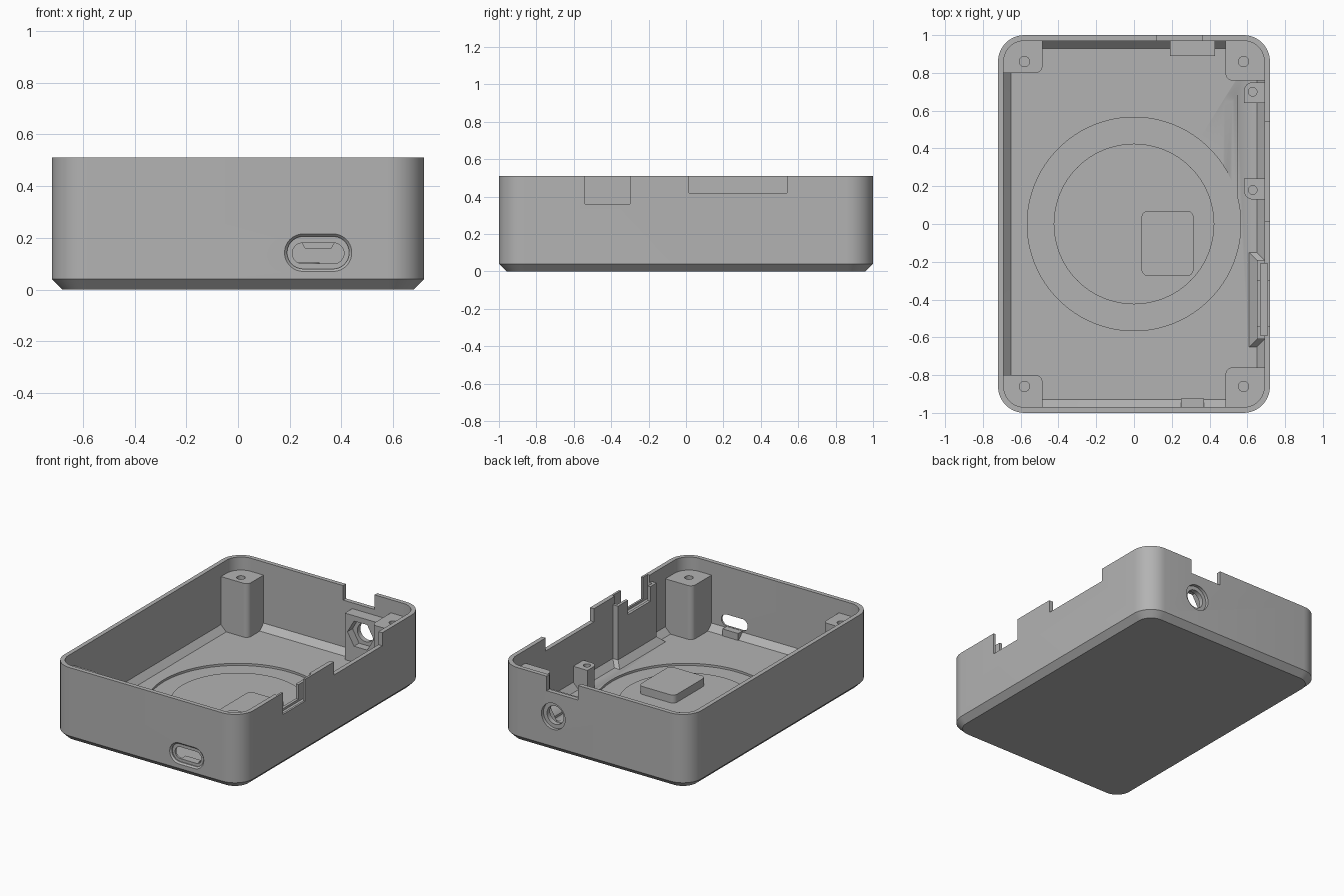
import bpy, bmesh, math
from math import sin, cos, pi

cube = bpy.data.objects.get("Cube")
if cube:
    bpy.data.objects.remove(cube, do_unlink=True)

grey = bpy.data.materials.new("plain grey")
grey.use_nodes = True
grey.diffuse_color = (0.45, 0.45, 0.45, 1)
grey.node_tree.nodes["Principled BSDF"].inputs["Base Color"].default_value = (0.45, 0.45, 0.45, 1)

W, D, H = 0.72, 1.0, 0.51     # half width, half depth, height
WALL, BEVEL, FLOOR = 0.03, 0.04, 0.05
STEP = 0.42                   # height of the lid posts


def rounded(x0, x1, y0, y1, r, steps=10):
    """Outline of a rectangle; r is one radius or four, from the x1,y1 corner on."""
    radii = r if isinstance(r, tuple) else (r,) * 4
    corners = [(x1, y1, -1, -1), (x0, y1, 1, -1), (x0, y0, 1, 1), (x1, y0, -1, 1)]
    pts = []
    for k, ((x, y, sx, sy), rad) in enumerate(zip(corners, radii)):
        if rad == 0:
            pts.append((x, y))
            continue
        for i in range(steps + 1):
            a = (k + i / steps) * pi / 2
            pts.append((x + sx * rad + rad * cos(a), y + sy * rad + rad * sin(a)))
    return pts


def circle(x, y, r, n=32, turn=0):
    return [(x + r * cos(turn + 2 * pi * i / n), y + r * sin(turn + 2 * pi * i / n)) for i in range(n)]


def loft(name, layers, axis="z"):
    """Closed solid through (outline, height) layers along an axis."""
    bm = bmesh.new()
    rings = []
    for pts, h in layers:
        rings.append([bm.verts.new((u, v, h) if axis == "z" else (u, h, v)) for u, v in pts])
    for a, b in zip(rings, rings[1:]):
        for i in range(len(a)):
            j = (i + 1) % len(a)
            bm.faces.new((a[i], a[j], b[j], b[i]))
    bm.faces.new(rings[0][::-1])
    bm.faces.new(rings[-1])
    bmesh.ops.recalc_face_normals(bm, faces=bm.faces)
    mesh = bpy.data.meshes.new(name)
    bm.to_mesh(mesh)
    bm.free()
    mesh.materials.append(grey)
    ob = bpy.data.objects.new(name, mesh)
    bpy.context.collection.objects.link(ob)
    return ob


def prism(name, pts, h0, h1, axis="z"):
    return loft(name, [(pts, h0), (pts, h1)], axis)


def box(name, x0, x1, y0, y1, z0, z1):
    return prism(name, rounded(x0, x1, y0, y1, 0), z0, z1)


def cut(ob, *cutters):
    bpy.context.view_layer.objects.active = ob
    for c in cutters:
        m = ob.modifiers.new("cut", "BOOLEAN")
        m.operation, m.solver, m.object = "DIFFERENCE", "EXACT", c
        bpy.ops.object.modifier_apply(modifier=m.name)


def inset(d):
    return rounded(-W + d, W - d, -D + d, D - d, 0.14 - d)


# Open tray with bevelled base and a sloped inner floor edge
tray = loft("tray", [
    (inset(BEVEL), 0), (inset(0), BEVEL), (inset(0), H),
    (inset(WALL), H), (inset(WALL), FLOOR + BEVEL), (inset(WALL + BEVEL), FLOOR)])

# Block behind the rear socket
socket_block = box("rear_socket_block", 0.19, 0.43, 0.89, 0.98, 0.03, 0.37)

# Upright plate behind the side connector, with flared foot
plate = box("connector_plate", 0.65, 0.70, -0.61, -0.19, 0.03, 0.46)
foot = loft("connector_plate_foot", [
    (rounded(0.61, 0.70, -0.65, -0.15, 0), FLOOR - 0.01),
    (rounded(0.61, 0.70, -0.65, -0.15, 0), FLOOR),
    (rounded(0.65, 0.70, -0.61, -0.19, 0), FLOOR + BEVEL)])

# Cutters: rim notches, ports, socket and floor recesses
side_notch = box("side_notch_cutter", 0.60, 0.80, -0.54, -0.30, 0.36, 0.60)
slot = box("slot_cutter", 0.67, 0.706, -0.59, -0.21, 0.345, 0.60)
long_notch = box("long_notch_cutter", 0.66, 0.80, 0.015, 0.54, STEP, 0.60)
rear_notch = box("rear_notch_cutter", 0.12, 0.36, 0.95, 1.10, 0.41, 0.60)
port = prism("port_cutter", rounded(0.21, 0.41, 0.10, 0.18, 0.0399), -1.1, -0.90, "y")
port_recess = loft("port_recess_cutter", [
    (rounded(0.18, 0.44, 0.07, 0.215, 0.072), -1.02),
    (rounded(0.18, 0.44, 0.07, 0.215, 0.072), -1.0),
    (rounded(0.19, 0.43, 0.08, 0.205, 0.062), -0.99),
    (rounded(0.19, 0.43, 0.08, 0.205, 0.062), -0.983)], "y")
socket = prism("socket_cutter", circle(0.31, 0.247, 0.063), 0.85, 1.1, "y")
socket_recess = prism("socket_recess_cutter", circle(0.31, 0.247, 0.09), 0.978, 1.1, "y")
nut = prism("nut_cutter", circle(0.31, 0.247, 0.10, 6), 0.85, 0.945, "y")
round_recess = prism("round_recess_cutter", circle(0, 0, 0.565, 96), 0.035, 0.2)
groove = loft("groove_cutter", [
    (rounded(0.52, 0.545, 0.15, 0.67, (0, 0.02, 0, 0)), 0.035),
    (rounded(0.48, 0.545, 0.15, 0.70, (0, 0.05, 0, 0)), FLOOR),
    (rounded(0.48, 0.545, 0.15, 0.70, (0, 0.05, 0, 0)), 0.08)])
cutters = [side_notch, slot, long_notch, rear_notch, port, port_recess, socket,
           socket_recess, nut, round_recess, groove]

cut(tray, side_notch, slot, long_notch, rear_notch, port_recess, port,
    socket_recess, socket, round_recess, groove)
cut(socket_block, nut, socket, socket_recess)
cut(plate, side_notch, slot)

# Raised centre disc and rounded pad on the floor
prism("centre_disc", circle(0, 0, 0.425, 96), 0.03, FLOOR)
prism("floor_pad", rounded(0.04, 0.315, -0.275, 0.07, 0.035), 0.04, FLOOR + 0.055)

# Small ledge under the front port
box("port_ledge", 0.25, 0.37, -0.98, -0.925, 0.03, 0.098)

# Four corner screw posts
for sx, side in ((-1, "right"), (1, "left")):
    for sy, end in ((-1, "front"), (1, "rear")):
        edge = 0.76 if sx > 0 else 0.80
        pts = rounded(0.485, 0.705, edge, 0.985, (0.12, 0, 0.035, 0))
        post = prism(f"{end}_{side}_post", [(sx * x, sy * y) for x, y in pts], 0.03, STEP)
        hole = prism("post_hole_cutter", circle(sx * 0.58, sy * 0.86, 0.027), 0.2, 0.6)
        cut(post, hole)
        cutters.append(hole)

# Two low screw bosses along the side wall, mirrored about their middle
for s, end in ((1, "rear"), (-1, "front")):
    pts = rounded(0.583, 0.70, 0.20, 0.31, (0, 0.045, 0, 0))
    boss = prism(f"{end}_boss", [(x, 0.44 + s * y) for x, y in pts], 0.03, 0.20)
    hole = prism("boss_hole_cutter", circle(0.628, 0.44 + s * 0.26, 0.023), 0.08, 0.4)
    cut(boss, hole)
    cutters.append(hole)

for c in cutters:
    bpy.data.objects.remove(c, do_unlink=True)

# Smooth the rounded walls, keep edges sharp
bpy.ops.object.select_all(action="DESELECT")
for ob in bpy.context.collection.objects:
    if ob.type == "MESH":
        ob.select_set(True)
        bpy.context.view_layer.objects.active = ob
bpy.ops.object.shade_smooth_by_angle(angle=math.radians(30))
